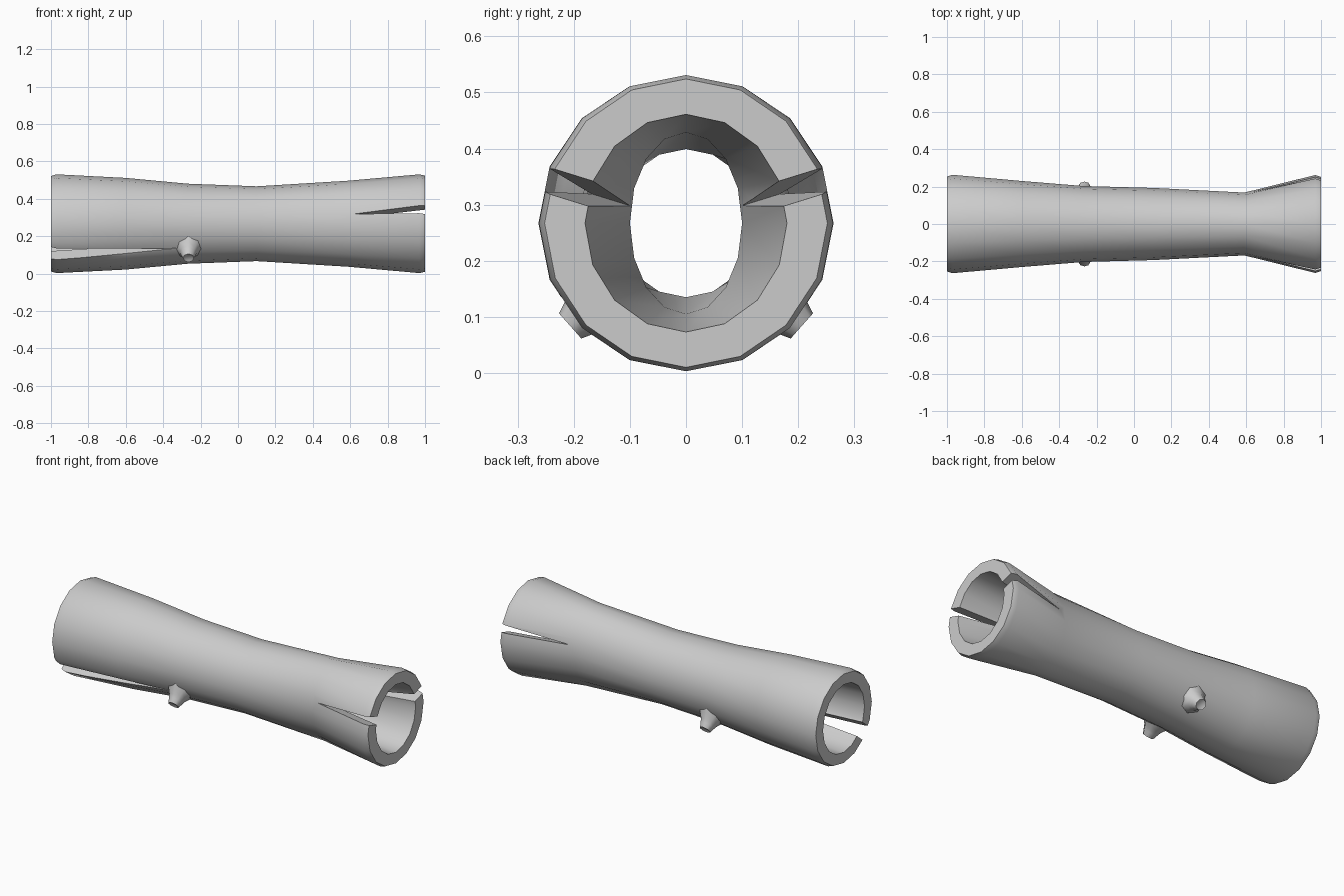
import bpy, bmesh, math
from mathutils import Vector

if "Cube" in bpy.data.objects:
    bpy.data.objects.remove(bpy.data.objects["Cube"])

CZ = 0.267      # height of the tube axis
SIDES = 16


def finish(name, bm):
    bmesh.ops.recalc_face_normals(bm, faces=bm.faces)
    mesh = bpy.data.meshes.new(name)
    bm.to_mesh(mesh)
    bm.free()
    ob = bpy.data.objects.new(name, mesh)
    bpy.context.collection.objects.link(ob)
    return ob


def activate(ob):
    bpy.ops.object.select_all(action='DESELECT')
    ob.select_set(True)
    bpy.context.view_layer.objects.active = ob


def bridge(bm, a, b):
    n = len(a)
    for i in range(n):
        bm.faces.new((a[i], a[(i + 1) % n], b[(i + 1) % n], b[i]))


# Hollow tube: sections are (x, half width, half height)
outer = [(-1, .254, .255), (-.97, .263, .264), (-.6, .23, .245), (-.27, .203, .214),
         (.1, .193, .2), (.59, .168, .23), (.97, .262, .264), (1, .252, .257)]
inner = [(1, .18, .194), (.6, .1, .162), (.1, .125, .132),
         (-.27, .135, .146), (-.6, .163, .178), (-1, .188, .194)]
bm = bmesh.new()
rings = []
for x, ry, rz in outer + inner:
    rings.append([bm.verts.new((x, ry * math.cos(t), CZ + rz * math.sin(t)))
                  for t in (2 * math.pi * i / SIDES for i in range(SIDES))])
for k in range(len(rings)):
    bridge(bm, rings[k], rings[(k + 1) % len(rings)])
tube = finish("tube", bm)


# Tapered slits cut radially into the ends
def cut_slit(tip_x, end_x, width, radial):
    r = Vector((0, *radial)).normalized()
    side = Vector((1, 0, 0)).cross(r)
    axis = Vector((0, 0, CZ))
    far = end_x * 1.1
    half = width / 2 * (far - tip_x) / (end_x - tip_x)
    bm = bmesh.new()
    ends = []
    for d in (0.04, 0.45):
        base = axis + r * d
        ends.append([bm.verts.new(base + Vector((tip_x, 0, 0))),
                     bm.verts.new(base + Vector((far, 0, 0)) + side * half),
                     bm.verts.new(base + Vector((far, 0, 0)) - side * half)])
    bridge(bm, *ends)
    for e in ends:
        bm.faces.new(e)
    cutter = finish("slit_cutter", bm)
    cutter.hide_render = True
    mod = tube.modifiers.new("slit", 'BOOLEAN')
    mod.operation, mod.solver, mod.object = 'DIFFERENCE', 'EXACT', cutter
    activate(tube)
    bpy.ops.object.modifier_apply(modifier=mod.name)
    bpy.data.objects.remove(cutter)


for s in (-1, 1):
    cut_slit(.62, 1, .045, (s * .245, .076))
cut_slit(-.33, -1, .078, (-.78, -.63))
activate(tube)
bpy.ops.object.shade_smooth_by_angle(angle=math.radians(35))

# Small flared knobs low on both sides: (distance from axis, radius)
profile = [(.172, .085), (.205, .066), (.232, .047), (.25, .04), (.276, .03), (.27, .018)]
for s, name in ((-1, "front_knob"), (1, "back_knob")):
    r = Vector((0, s * .75, -.665)).normalized()
    side = Vector((1, 0, 0)).cross(r)
    bm = bmesh.new()
    loops = [[bm.verts.new(Vector((-.265, 0, CZ)) + r * d
                           + Vector((1, 0, 0)) * rad * math.cos(t) + side * rad * math.sin(t))
              for t in (2 * math.pi * i / 8 for i in range(8))] for d, rad in profile]
    for a, b in zip(loops, loops[1:]):
        bridge(bm, a, b)
    bm.faces.new(loops[0])
    bm.faces.new(loops[-1])
    activate(finish(name, bm))
    bpy.ops.object.shade_smooth_by_angle(angle=math.radians(50))
